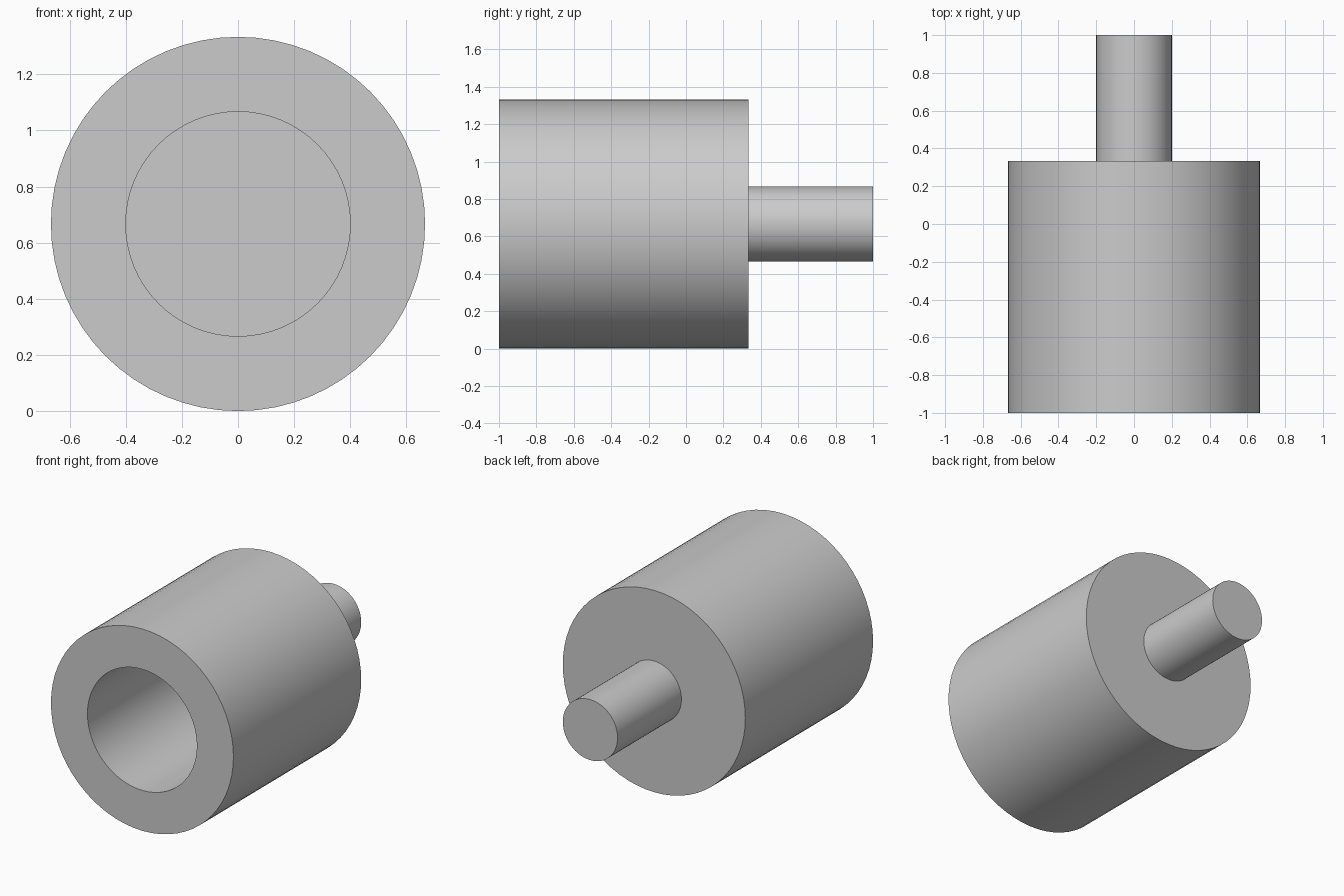
import bpy, bmesh, math
from mathutils import Vector

cube = bpy.data.objects.get("Cube")
if cube:
    bpy.data.objects.remove(cube, do_unlink=True)

BODY_R, BORE_R, SHAFT_R = 2 / 3, 0.4, 0.2
FRONT, BACK, SHAFT_END = -1.0, 1 / 3, 1.0
BORE_DEPTH = 1.0
SEGMENTS = 64

# Plain grey material
grey = bpy.data.materials.new("plain_grey")
grey.use_nodes = True
colour = (0.6, 0.6, 0.6, 1)
grey.diffuse_color = colour
grey.node_tree.nodes["Principled BSDF"].inputs["Base Color"].default_value = colour


def lathe(name, profile, height):
    """Revolve (radius, y) points about a y axis at the given height."""
    bm = bmesh.new()
    verts = [bm.verts.new((r, y, 0)) for r, y in profile]
    edges = [bm.edges.new(pair) for pair in zip(verts, verts[1:])]
    bmesh.ops.spin(bm, geom=verts + edges, cent=(0, 0, 0), axis=(0, 1, 0),
                   angle=math.tau, steps=SEGMENTS)
    bmesh.ops.remove_doubles(bm, verts=bm.verts, dist=1e-4)
    bmesh.ops.recalc_face_normals(bm, faces=bm.faces)
    bmesh.ops.translate(bm, verts=bm.verts, vec=Vector((0, 0, height)))
    mesh = bpy.data.meshes.new(name)
    bm.to_mesh(mesh)
    bm.free()
    mesh.materials.append(grey)
    obj = bpy.data.objects.new(name, mesh)
    bpy.context.collection.objects.link(obj)
    bpy.ops.object.select_all(action="DESELECT")
    obj.select_set(True)
    bpy.context.view_layer.objects.active = obj
    bpy.ops.object.shade_smooth_by_angle(angle=math.radians(30))
    return obj


# One solid turned piece: blind bore at the front, thin shaft at the back
lathe("bored_body_with_shaft", [
    (0, FRONT + BORE_DEPTH), (BORE_R, FRONT + BORE_DEPTH), (BORE_R, FRONT),
    (BODY_R, FRONT), (BODY_R, BACK),
    (SHAFT_R, BACK), (SHAFT_R, SHAFT_END), (0, SHAFT_END),
], BODY_R)
